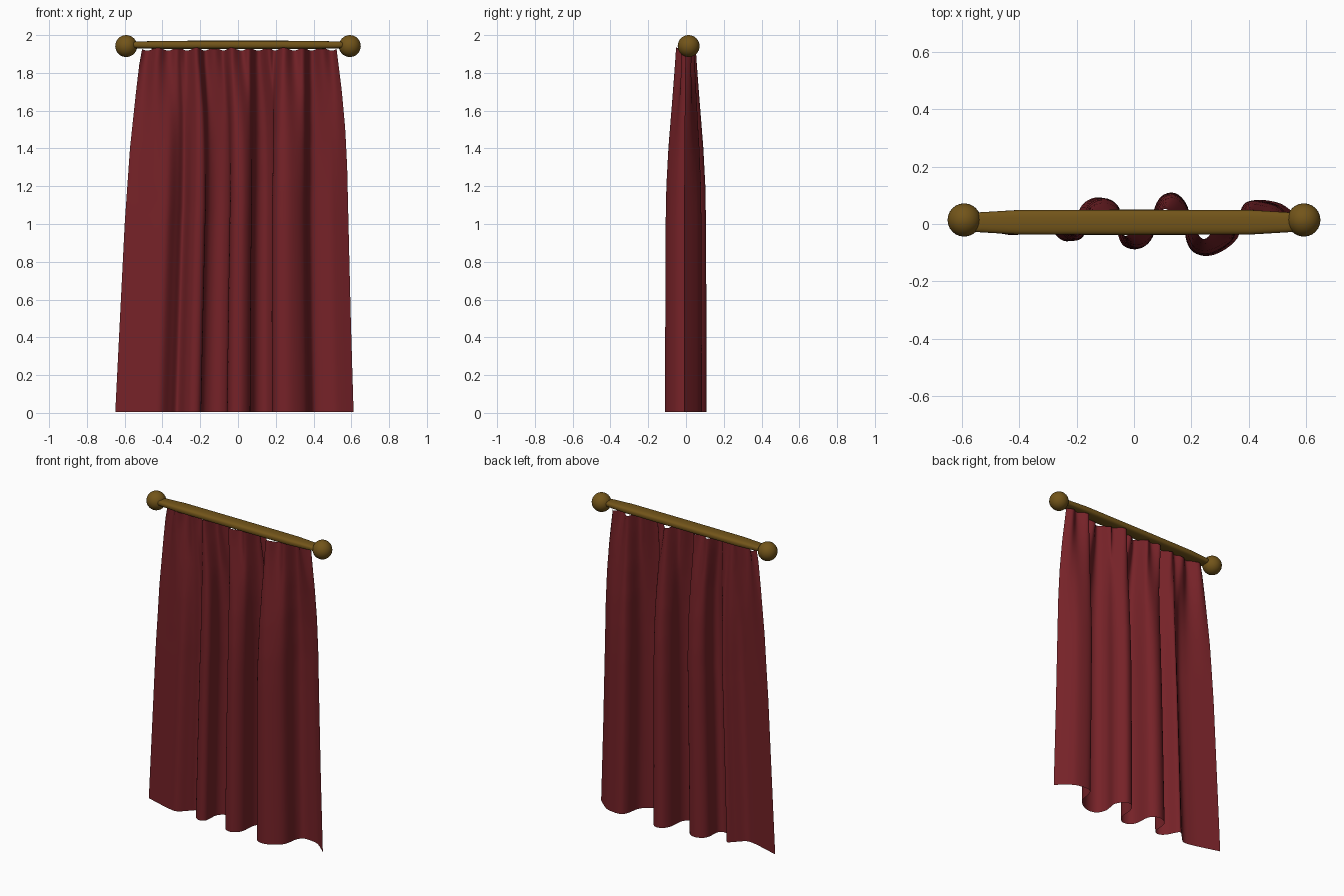
import bpy, bmesh, math
from mathutils import Vector

if "Cube" in bpy.data.objects:
    bpy.data.objects.remove(bpy.data.objects["Cube"])


def material(name, rgb):
    m = bpy.data.materials.new(name)
    m.diffuse_color = (*rgb, 1)
    m.use_nodes = True
    m.node_tree.nodes["Principled BSDF"].inputs["Base Color"].default_value = m.diffuse_color
    return m


def finish(name, bm, mat):
    me = bpy.data.meshes.new(name)
    bm.to_mesh(me)
    bm.free()
    me.materials.append(mat)
    for p in me.polygons:
        p.use_smooth = True
    ob = bpy.data.objects.new(name, me)
    bpy.context.collection.objects.link(ob)
    return ob


def interp(table, t):
    for (a, va), (b, vb) in zip(table, table[1:]):
        if t <= b:
            return va + (vb - va) * (t - a) / (b - a)
    return table[-1][1]


red = material("red_cloth", (0.18, 0.016, 0.021))
brass = material("brass", (0.17, 0.09, 0.01))

# Fold line along the hem, seen from above
hem = [(-.65, .02), (-.55, -.01), (-.47, -.032), (-.41, -.035), (-.36, .01), (-.32, .04),
       (-.28, -.03), (-.24, -.06), (-.20, -.04), (-.19, .05), (-.15, .088), (-.10, .088),
       (-.065, .05), (-.055, -.04), (-.03, -.08), (.02, -.085), (.06, -.04), (.07, .05),
       (.10, .10), (.15, .105), (.19, .05), (.18, -.04), (.21, -.10), (.28, -.107),
       (.36, -.05), (.385, .05), (.42, .083), (.50, .075), (.55, .045), (.612, -.01)]
pts = [Vector(p) for p in hem]
pts = [2 * pts[0] - pts[1]] + pts + [2 * pts[-1] - pts[-2]]
line = []
for i in range(1, len(pts) - 2):
    a, b, c, d = pts[i - 1:i + 3]
    for k in range(6):
        t = k / 6
        line.append(.5 * (2 * b + (c - a) * t + (2 * a - 5 * b + 4 * c - d) * t * t
                          + (3 * b - a - 3 * c + d) * t ** 3))
line.append(pts[-2])
dist = [0]
for a, b in zip(line, line[1:]):
    dist.append(dist[-1] + (b - a).length)

# Curtain: broad hem folds turning into narrow gathers under the rod
left = [(0, -.65), (.4, -.63), (1, -.6), (1.4, -.572), (1.7, -.54), (1.85, -.522), (1.94, -.505)]
right = [(0, .612), (.5, .597), (1, .585), (1.3, .578), (1.5, .568), (1.7, .55), (1.94, .52)]
depth = [(0, 1), (1, .97), (1.2, .93), (1.4, .82), (1.6, .64), (1.94, .28)]
gather = [(0, 0), (1.1, 0), (1.4, .14), (1.6, .35), (1.8, .7), (1.94, 1)]
bm = bmesh.new()
rows = []
N = 48
for j in range(N + 1):
    row = []
    for p, s in zip(line, dist):
        u = s / dist[-1]
        wave = math.sin(u * math.tau * 10.5)
        z = .006 + (1.934 - .008 * (1 + wave) - .006) * j / N
        g, l, r = interp(gather, z), interp(left, z), interp(right, z)
        f = (p.x + .65) / 1.262
        f += (u - f) * g * .8
        row.append(bm.verts.new((l + (r - l) * f, p.y * interp(depth, z) + .022 * g * wave, z)))
    rows.append(row)
for ra, rb in zip(rows, rows[1:]):
    for i in range(len(ra) - 1):
        bm.faces.new((ra[i], ra[i + 1], rb[i + 1], rb[i]))
finish("curtain", bm, red)


# Flattened rod with rounded-box section, tapering towards both ends
def soft(v):
    return math.copysign(abs(v) ** .7, v)


bm = bmesh.new()
rings = []
for x, w in [(-.58, .74), (-.53, .82), (-.4, 1), (0, 1.02), (.4, 1), (.53, .82), (.58, .74)]:
    rings.append([bm.verts.new((x, .006 + .043 * w * soft(math.cos(a)),
                                1.948 + .022 * w * soft(math.sin(a))))
                  for a in (math.tau * k / 24 for k in range(24))])
for ra, rb in zip(rings, rings[1:]):
    for k in range(24):
        bm.faces.new((ra[k], ra[(k + 1) % 24], rb[(k + 1) % 24], rb[k]))
bm.faces.new(rings[0])
bm.faces.new(rings[-1])
bmesh.ops.recalc_face_normals(bm, faces=bm.faces)
finish("curtain_rod", bm, brass)

# Ball finials
for side, name in ((-1, "left_finial"), (1, "right_finial")):
    bm = bmesh.new()
    bmesh.ops.create_uvsphere(bm, u_segments=24, v_segments=16, radius=.058)
    ob = finish(name, bm, brass)
    ob.location = (side * .592, .014, 1.942)
